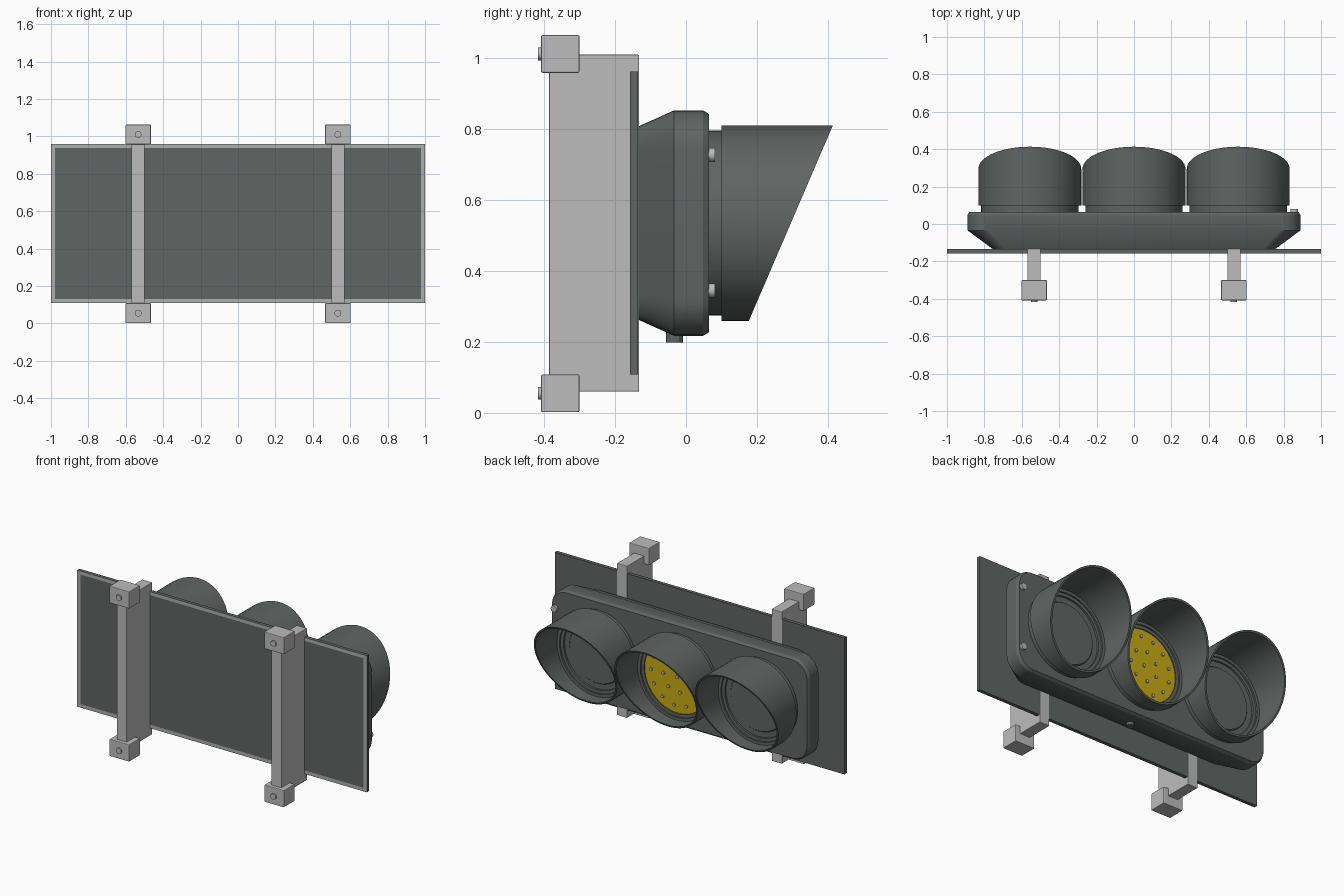
import bpy, bmesh
from math import sin, cos, pi, radians
from mathutils import Matrix

default = bpy.data.objects.get("Cube")
if default:
    bpy.data.objects.remove(default, do_unlink=True)

MID = 0.534          # height of the lamp axis
LAMP_GAP = 0.557
BRACKET_X = 0.534


def material(name, rgb):
    m = bpy.data.materials.new(name)
    m.use_nodes = True
    colour = (*rgb, 1)
    m.diffuse_color = colour
    m.node_tree.nodes["Principled BSDF"].inputs["Base Color"].default_value = colour
    return m


DARK = material("dark grey", (0.115, 0.13, 0.126))
LIGHT = material("light grey", (0.5, 0.505, 0.5))
BORDER = material("border grey", (0.42, 0.43, 0.425))
AMBER = material("amber", (0.58, 0.41, 0.005))


def finish(name, bm, *mats, bevel=0):
    bmesh.ops.recalc_face_normals(bm, faces=bm.faces)
    mesh = bpy.data.meshes.new(name)
    bm.to_mesh(mesh)
    bm.free()
    for m in mats:
        mesh.materials.append(m)
    ob = bpy.data.objects.new(name, mesh)
    bpy.context.collection.objects.link(ob)
    if bevel:
        mod = ob.modifiers.new("bevel", "BEVEL")
        mod.width, mod.segments = bevel, 2
    bpy.ops.object.select_all(action="DESELECT")
    ob.select_set(True)
    bpy.context.view_layer.objects.active = ob
    if not bevel:
        bpy.ops.object.shade_smooth_by_angle(angle=radians(25))
    return ob


def box_mesh(x, y, z):
    """Box from (low, high) pairs."""
    bm = bmesh.new()
    bmesh.ops.create_cube(bm, size=1)
    for v in bm.verts:
        for i, (lo, hi) in enumerate((x, y, z)):
            v.co[i] = hi if v.co[i] > 0 else lo
    return bm


def add_stud(bm, centre, r, depth, axis="Y", sides=16):
    turn = Matrix.Rotation(pi / 2, 4, "X") if axis == "Y" else Matrix()
    bmesh.ops.create_cone(bm, cap_ends=True, segments=sides, radius1=r, radius2=r,
                          depth=depth, matrix=Matrix.Translation(centre) @ turn)


def stud(name, centre, r, depth, mat, axis="Y", sides=16):
    bm = bmesh.new()
    add_stud(bm, centre, r, depth, axis, sides)
    return finish(name, bm, mat)


def loft(bm, loops):
    """Skin between loops of points; single-point loops become fans."""
    rings = [[bm.verts.new(p) for p in loop] for loop in loops]
    for a, b in zip(rings, rings[1:]):
        n = max(len(a), len(b))
        for i in range(n):
            j = (i + 1) % n
            if len(a) == 1:
                bm.faces.new((a[0], b[i], b[j]))
            elif len(b) == 1:
                bm.faces.new((a[i], a[j], b[0]))
            else:
                bm.faces.new((a[i], a[j], b[j], b[i]))
    return rings


def rounded_rect(y, w, h, r, steps=8):
    pts = []
    for k, (sx, sz) in enumerate(((1, 1), (-1, 1), (-1, -1), (1, -1))):
        for s in range(steps + 1):
            a = (k + s / steps) * pi / 2
            pts.append((sx * (w - r) + r * cos(a), y, MID + sz * (h - r) + r * sin(a)))
    return pts


RIM = "rim"


def ring(cx, r, y, segs=64):
    """Circle round the lamp axis; the rim follows the slanted visor cut."""
    if r == 0:
        return [(cx, y, MID)]
    pts = []
    for i in range(segs):
        a = 2 * pi * i / segs
        z = r * sin(a)
        pts.append((cx + r * cos(a), 0.295 + 0.43 * z if y == RIM else y, MID + z))
    return pts


# Backing plate with a pale border on its front face
bm = box_mesh((-1, 1), (-0.157, -0.135), (0.108, 0.96))
bm.normal_update()
face = [f for f in bm.faces if f.normal.y < -0.9]
border = bmesh.ops.inset_region(bm, faces=face, thickness=0.031)["faces"]
for f in border:
    f.material_index = 1
finish("backing_plate", bm, DARK, BORDER)

# Mounting brackets with clamps and bolts
for side, sx in (("left", 1), ("right", -1)):
    x = sx * BRACKET_X
    finish(side + "_bracket",
           box_mesh((x - 0.035, x + 0.035), (-0.385, -0.132), (0.06, 1.008)),
           LIGHT, bevel=0.003)
    for level, z in (("upper", 1.01), ("lower", 0.055)):
        finish(f"{side}_{level}_clamp",
               box_mesh((x - 0.068, x + 0.068), (-0.408, -0.3), (z - 0.053, z + 0.053)),
               LIGHT, bevel=0.004)
        stud(f"{side}_{level}_clamp_bolt", (x, -0.405, z), 0.018, 0.024, LIGHT)

# Lamp housing: tapered back, straight band, small front chamfer
bm = bmesh.new()
rings = loft(bm, [rounded_rect(*s) for s in (
    (-0.134, 0.755, 0.272, 0.07), (-0.034, 0.89, 0.317, 0.11),
    (0.048, 0.89, 0.317, 0.11), (0.065, 0.88, 0.307, 0.1))])
for r in (rings[0], rings[-1]):
    bm.faces.new(r)
finish("housing", bm, DARK)

# Housing fasteners
for level, z in (("upper", 0.726), ("lower", 0.344)):
    stud(level + "_housing_screw", (0.858, 0.07, z), 0.02, 0.022, LIGHT)
stud("drain_plug", (0, -0.032, 0.215), 0.024, 0.034, DARK, axis="Z", sides=12)

# Three lamps: collar, hooded visor and stepped lens seat in one turned shape
hood = [(0, 0.06), (0.26, 0.06), (0.26, 0.1), (0.275, 0.1), (0.275, RIM), (0.264, RIM),
        (0.264, 0.1), (0.246, 0.1), (0.246, 0.09), (0.226, 0.09), (0.226, 0.078)]
dark_lens = [(0.192, 0.078), (0.187, 0.084), (0, 0.084)]
for name, cx in (("right", -LAMP_GAP), ("middle", 0), ("left", LAMP_GAP)):
    bm = bmesh.new()
    profile = hood + ([(0, 0.078)] if cx == 0 else dark_lens)
    loft(bm, [ring(cx, r, y) for r, y in profile])
    finish(name + "_lamp_hood", bm, DARK)

# Lit lens with rings of small diodes
stud("amber_lens", (0, 0.08, MID), 0.225, 0.01, AMBER, sides=64)
bm = bmesh.new()
for count, r in ((1, 0), (7, 0.095), (13, 0.18)):
    for i in range(count):
        a = 2 * pi * i / count
        add_stud(bm, (r * cos(a), 0.087, MID + r * sin(a)), 0.01, 0.012, sides=10)
finish("diodes", bm, LIGHT)
